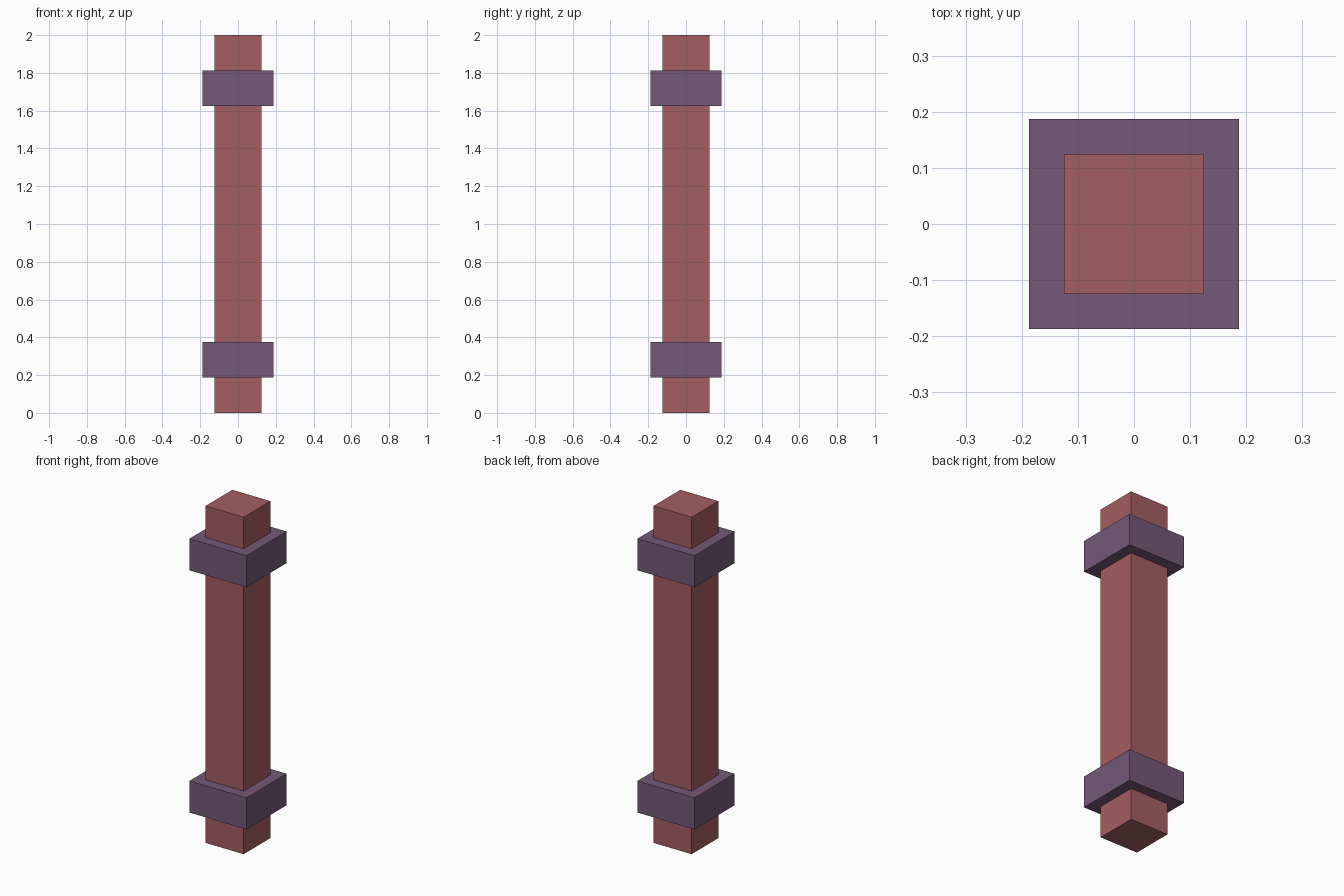
import bpy

default = bpy.data.objects.get("Cube")
if default:
    bpy.data.objects.remove(default, do_unlink=True)


def make_material(name, rgb):
    mat = bpy.data.materials.new(name)
    mat.use_nodes = True
    color = (*rgb, 1.0)
    mat.diffuse_color = color
    mat.node_tree.nodes["Principled BSDF"].inputs["Base Color"].default_value = color
    return mat


def make_block(name, width, bottom, top, mat):
    bpy.ops.mesh.primitive_cube_add(size=1, location=(0, 0, (bottom + top) / 2))
    obj = bpy.context.object
    obj.name = obj.data.name = name
    obj.scale = (width, width, top - bottom)
    bpy.ops.object.transform_apply(location=False, rotation=False, scale=True)
    obj.data.materials.append(mat)
    return obj


red = make_material("dusty_red", (0.37, 0.114, 0.122))
purple = make_material("muted_purple", (0.178, 0.098, 0.186))

# Square shaft
make_block("shaft", 0.25, 0, 2, red)

# Wider collars near both ends
for name, bottom in (("lower_collar", 0.1875), ("upper_collar", 1.625)):
    make_block(name, 0.375, bottom, bottom + 0.1875, purple)
